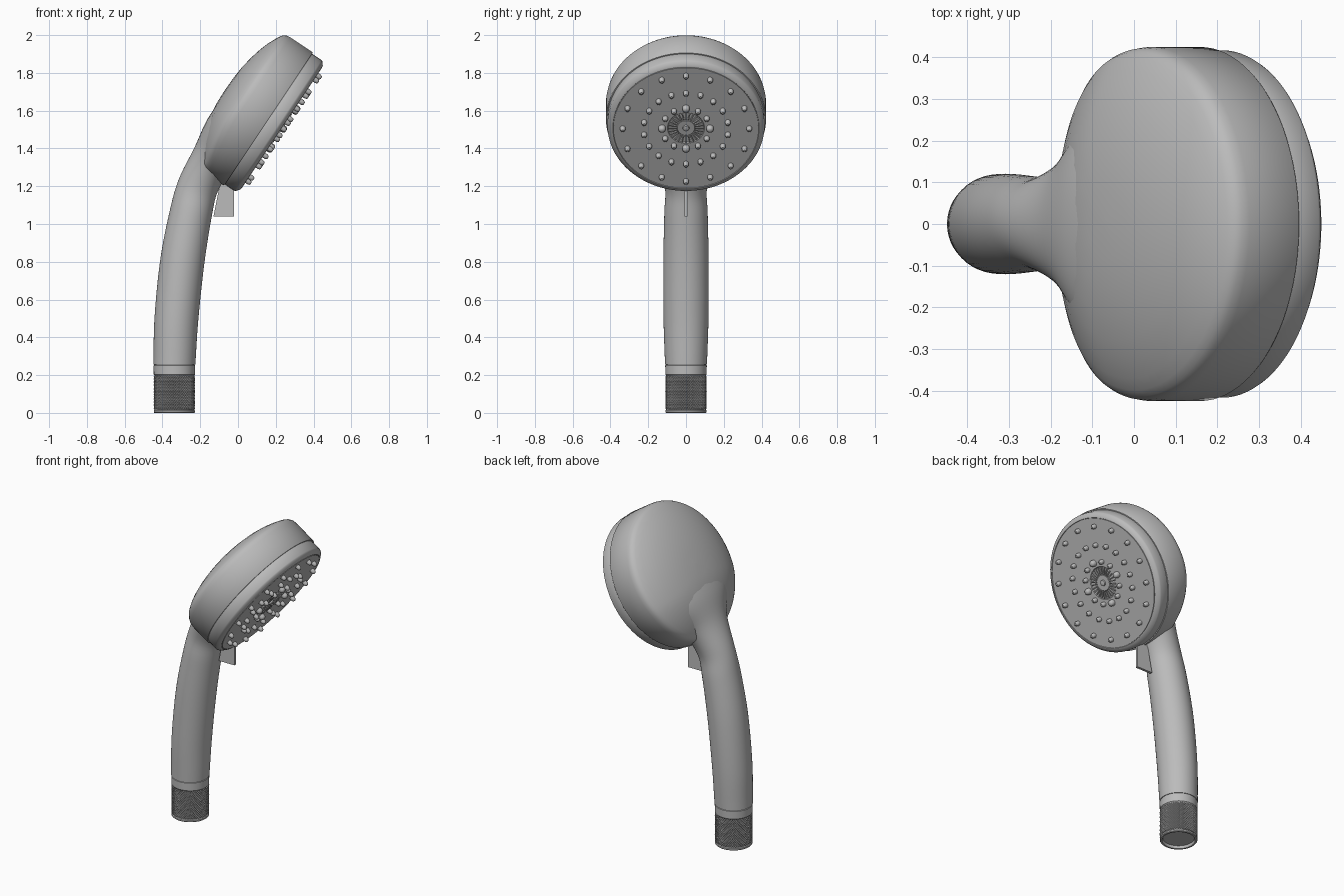
import bpy, bmesh
from math import sin, cos, pi, radians
from mathutils import Vector, Matrix

cube = bpy.data.objects.get("Cube")
if cube:
    bpy.data.objects.remove(cube)

grey = bpy.data.materials.new("satin grey")
grey.use_nodes = True
GREY = (0.5, 0.5, 0.5, 1)
grey.diffuse_color = GREY
grey.node_tree.nodes["Principled BSDF"].inputs["Base Color"].default_value = GREY


def finish(name, bm, matrix=Matrix(), angle=35):
    bmesh.ops.recalc_face_normals(bm, faces=bm.faces)
    mesh = bpy.data.meshes.new(name)
    bm.to_mesh(mesh)
    bm.free()
    mesh.materials.append(grey)
    ob = bpy.data.objects.new(name, mesh)
    bpy.context.collection.objects.link(ob)
    ob.matrix_world = matrix
    bpy.ops.object.select_all(action="DESELECT")
    ob.select_set(True)
    bpy.context.view_layer.objects.active = ob
    if angle:
        bpy.ops.object.shade_smooth_by_angle(angle=radians(angle))
    return ob


def skin(bm, rings, cap_start=True, cap_end=True):
    """Join equal rings of points into a tube."""
    loops = [[bm.verts.new(p) for p in ring] for ring in rings]
    n = len(loops[0])
    for a, b in zip(loops, loops[1:]):
        for i in range(n):
            j = (i + 1) % n
            bm.faces.new((a[i], a[j], b[j], b[i]))
    if cap_start:
        bm.faces.new(loops[0])
    if cap_end:
        bm.faces.new(loops[-1])


def circle(r, z, n, cx=0, cy=0):
    return [(cx + r * cos(2 * pi * i / n), cy + r * sin(2 * pi * i / n), z) for i in range(n)]


def lathe(bm, profile, n=64, cx=0, cy=0):
    skin(bm, [circle(r, z, n, cx, cy) for r, z in profile])


# Tilted frame of the spray head: local z points out of the spray face
up = Vector((0.555, 0, 0.832)).normalized()
out = Vector((up.z, 0, -up.x))
side = Vector((0, 1, 0))
HEAD = Matrix.Translation((0.17, 0, 1.55)) @ Matrix((side, up, out)).transposed().to_4x4()

# Head shell with domed back, sloping down towards the neck
bm = bmesh.new()
lathe(bm, [(0.01, -0.287), (0.08, -0.285), (0.15, -0.279), (0.22, -0.267), (0.28, -0.252),
           (0.33, -0.235), (0.37, -0.217), (0.398, -0.202), (0.413, -0.190), (0.421, -0.175),
           (0.424, -0.155), (0.424, -0.014), (0.421, -0.010)], 96)
for v in bm.verts:
    if v.co.z < -0.1 and v.co.y < -0.12:
        v.co.z += 0.032 * min(1, (-v.co.y - 0.12) / 0.24) ** 1.5
finish("head_shell", bm, HEAD, 40)

# Beveled face ring, stepped in from the shell, and the spray plate inside it
bm = bmesh.new()
lathe(bm, [(0.412, -0.02), (0.416, -0.006), (0.416, 0.050), (0.412, 0.058),
           (0.393, 0.073), (0.387, 0.074), (0.385, 0.070)], 96)
finish("face_ring", bm, HEAD)
bm = bmesh.new()
lathe(bm, [(0.383, 0.055), (0.383, 0.075), (0.098, 0.075), (0.094, 0.070), (0.05, 0.070),
           (0.046, 0.075), (0.018, 0.075), (0.016, 0.083), (0.008, 0.086)], 96)
finish("spray_plate", bm, HEAD)

# Spray nozzles in three rings, counted from the top
bm = bmesh.new()
for radius, count in ((0.335, 16), (0.225, 18), (0.127, 12)):
    for k in range(count):
        a = pi / 2 + 2 * pi * k / count
        big = 1.35 if count == 12 and k % 3 == 0 else 1
        shape = [(0.015, 0.068), (0.014, 0.090), (0.011, 0.098), (0.006, 0.102)]
        lathe(bm, [(r * big, z) for r, z in shape], 12, radius * cos(a), radius * sin(a))
finish("spray_nozzles", bm, HEAD)

# Radial fins around the centre
bm = bmesh.new()
for k in range(28):
    m = Matrix.Rotation(2 * pi * k / 28, 4, "Z") @ Matrix.Translation((0.072, 0, 0.074))
    bmesh.ops.create_cube(bm, size=1, matrix=m @ Matrix.Diagonal((0.042, 0.006, 0.012, 1)))
finish("centre_fins", bm, HEAD, 0)

# Handle: swept ellipse (x, z, half depth, half width), flaring into the head
rows = [Vector(r) for r in (
    (-0.337, 0.256, 0.111, 0.111), (-0.326, 0.5, 0.116, 0.119), (-0.295, 0.8, 0.117, 0.120),
    (-0.251, 1.05, 0.112, 0.115), (-0.212, 1.2, 0.108, 0.113), (-0.135, 1.35, 0.110, 0.170),
    (-0.055, 1.48, 0.130, 0.300), (0.04, 1.62, 0.130, 0.320))]
points = [2 * rows[0] - rows[1]] + rows + [2 * rows[-1] - rows[-2]]
path = []
for p0, p1, p2, p3 in zip(points, points[1:], points[2:], points[3:]):
    for s in range(6):
        t = s / 6
        path.append(0.5 * (2 * p1 + (p2 - p0) * t + (2 * p0 - 5 * p1 + 4 * p2 - p3) * t ** 2
                           + (3 * p1 - p0 - 3 * p2 + p3) * t ** 3))
path.append(rows[-1])
rings = []
for i, p in enumerate(path):
    d = path[min(i + 1, len(path) - 1)] - path[max(i - 1, 0)]
    tangent = Vector((d[0], 0, d[1])).normalized()
    if i == 0:
        tangent = Vector((0, 0, 1))
    across = Vector((tangent.z, 0, -tangent.x))
    centre = Vector((p[0], 0, p[1]))
    rings.append([centre + across * p[2] * cos(2 * pi * k / 48) + side * p[3] * sin(2 * pi * k / 48)
                  for k in range(48)])
bm = bmesh.new()
skin(bm, rings)
finish("handle", bm)

# Collar below the handle and hollow connector lip
BASE = Matrix.Translation((-0.337, 0, 0))
bm = bmesh.new()
lathe(bm, [(0.10, 0.19), (0.106, 0.199), (0.109, 0.202), (0.110, 0.251), (0.107, 0.253), (0.107, 0.26)])
finish("handle_collar", bm, BASE)
bm = bmesh.new()
lathe(bm, [(0.02, 0.13), (0.092, 0.13), (0.092, 0.006), (0.096, 0), (0.106, 0), (0.109, 0.004),
           (0.109, 0.013), (0.104, 0.017)])
finish("connector_lip", bm, BASE)

# Knurled grip: rows of small diamond points, each row shifted half a step
bm = bmesh.new()
N, ROWS = 52, 24
grid = [[bm.verts.new((0.105 * cos(a), 0.105 * sin(a), 0.016 + 0.182 * row / ROWS))
         for a in (2 * pi * (k + row % 2 / 2) / N for k in range(N))] for row in range(ROWS + 1)]
for row in range(1, ROWS):
    s = row % 2
    for k in range(N):
        bm.faces.new((grid[row - 1][(k + s) % N], grid[row][(k + 1) % N],
                      grid[row + 1][(k + s) % N], grid[row][k]))
bmesh.ops.recalc_face_normals(bm, faces=bm.faces)
bmesh.ops.poke(bm, faces=bm.faces[:], offset=0.005)
finish("knurled_grip", bm, BASE, 0)

# Thin selector lever under the head
bm = bmesh.new()
outline = [(-0.13, 1.04), (-0.02, 1.04), (-0.02, 1.22), (-0.09, 1.24)]
skin(bm, [[(x, y, z) for x, z in outline] for y in (-0.008, 0.008)])
finish("selector_lever", bm, angle=0)
